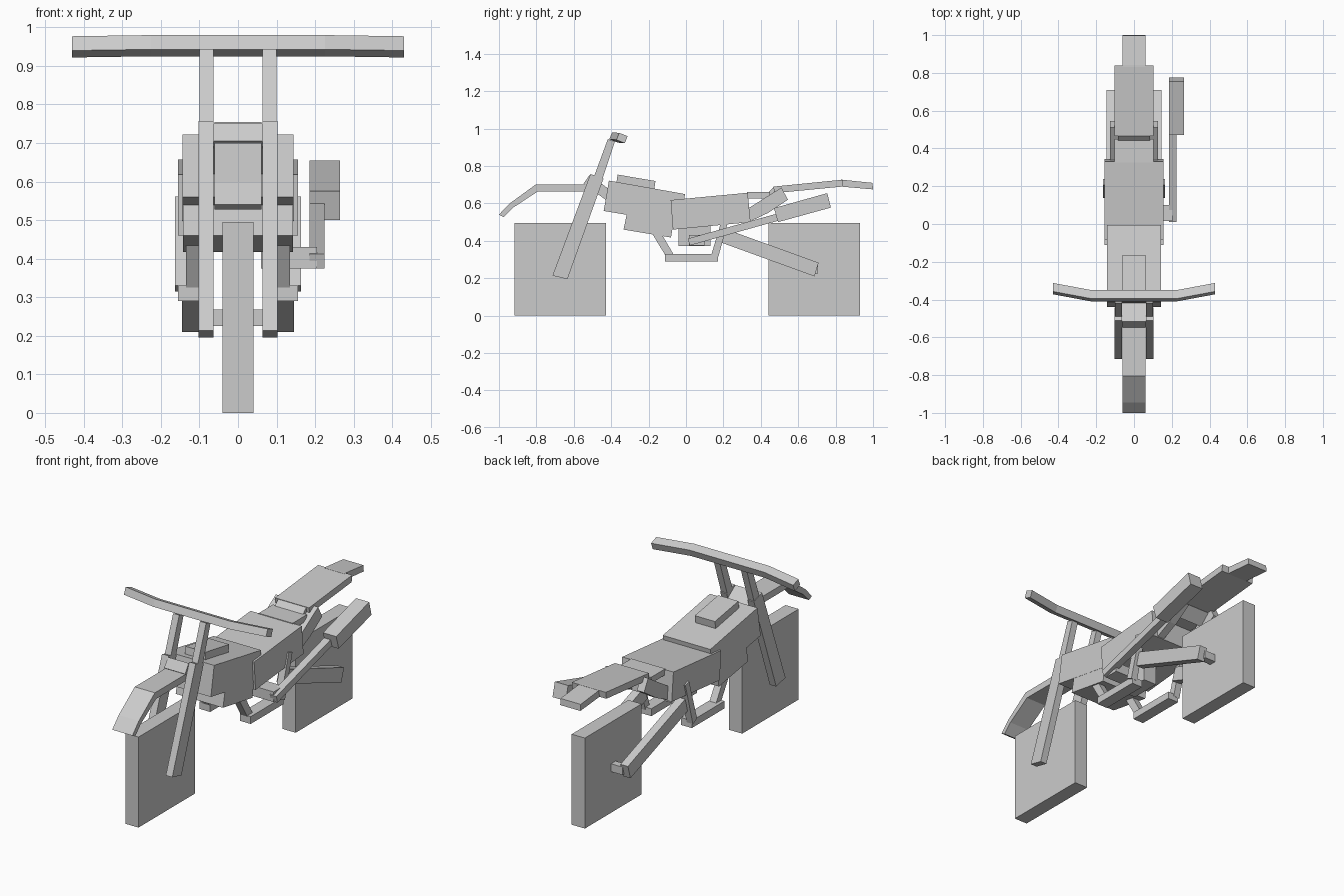
import bpy, bmesh

grey = bpy.data.materials.new("light_grey")
grey.diffuse_color = (0.6, 0.6, 0.6, 1)


def loft(name, sections):
    """Solid through matching cross-sections, each (x, [(y, z), ...])."""
    bm = bmesh.new()
    rings = [[bm.verts.new((x, y, z)) for y, z in prof] for x, prof in sections]
    n = len(rings[0])
    for a, b in zip(rings, rings[1:]):
        for i in range(n):
            j = (i + 1) % n
            bm.faces.new((a[i], a[j], b[j], b[i]))
    bm.faces.new(rings[0])
    bm.faces.new(rings[-1])
    bmesh.ops.recalc_face_normals(bm, faces=bm.faces)
    me = bpy.data.meshes.new(name)
    bm.to_mesh(me)
    bm.free()
    me.materials.append(grey)
    ob = bpy.data.objects.new(name, me)
    bpy.context.collection.objects.link(ob)
    return ob


def plate(name, prof, x0, x1):
    """Side profile extruded across x."""
    return loft(name, [(x0, prof), (x1, prof)])


def centred(name, prof, half):
    return plate(name, prof, -half, half)


def pair(name, prof, x0, x1):
    plate("right_" + name, prof, x0, x1)
    plate("left_" + name, prof, -x1, -x0)


def rect(y0, y1, z0, z1):
    return [(y0, z0), (y1, z0), (y1, z1), (y0, z1)]


# Wheels and rear axle
centred("front_wheel", rect(-0.917, -0.428, 0, 0.495), 0.04)
centred("rear_wheel", rect(0.441, 0.931, 0, 0.495), 0.04)
centred("rear_axle", rect(0.665, 0.705, 0.225, 0.268), 0.11)

# Fork legs, clamp and handlebar
pair("lower_fork", [(-0.714, 0.214), (-0.634, 0.195), (-0.441, 0.733), (-0.511, 0.757)], 0.063, 0.102)
pair("upper_fork", [(-0.495, 0.735), (-0.45, 0.72), (-0.38, 0.93), (-0.418, 0.944)], 0.063, 0.1)
centred("fork_clamp", [(-0.548, 0.705), (-0.516, 0.752), (-0.40, 0.668), (-0.43, 0.62)], 0.063)
bar = [(-0.41, 0.943), (-0.395, 0.98), (-0.35, 0.963), (-0.365, 0.925)]
grip = [(y + 0.038, z - 0.003) for y, z in bar]
loft("handlebar", [(-0.43, grip), (-0.226, bar), (0.226, bar), (0.43, grip)])

# Front fender
centred("front_fender", [(-1.0, 0.54), (-0.944, 0.599), (-0.805, 0.70), (-0.53, 0.70),
                         (-0.53, 0.663), (-0.794, 0.663), (-0.928, 0.575), (-0.976, 0.527)], 0.061)

# Tank, cap and body
centred("tank", [(-0.412, 0.722), (-0.005, 0.65), (-0.03, 0.49), (-0.44, 0.56)], 0.144)
centred("lower_tank", [(-0.313, 0.56), (-0.334, 0.46), (-0.08, 0.418), (-0.05, 0.60)], 0.143)
centred("tank_cap", [(-0.366, 0.754), (-0.163, 0.72), (-0.17, 0.675), (-0.372, 0.71)], 0.061)
centred("body", [(-0.082, 0.618), (0.33, 0.657), (0.345, 0.50), (-0.07, 0.46)], 0.155)

# Seat bridge, rear fender and tail
centred("seat_bridge", [(0.325, 0.66), (0.45, 0.66), (0.44, 0.627), (0.325, 0.627)], 0.103)
centred("seat_ramp", [(0.41, 0.628), (0.47, 0.69), (0.50, 0.655), (0.44, 0.60)], 0.085)
centred("rear_fender", [(0.467, 0.69), (0.84, 0.727), (0.835, 0.69), (0.473, 0.655)], 0.103)
centred("tail", [(0.83, 0.727), (0.997, 0.71), (1.0, 0.675), (0.83, 0.69)], 0.061)
pair("side_panel", [(0.335, 0.575), (0.51, 0.685), (0.545, 0.62), (0.44, 0.55), (0.335, 0.50)], 0.085, 0.128)

# Frame, engine and swingarm
pair("foot_rail", rect(-0.112, 0.171, 0.29, 0.33), 0.09, 0.155)
pair("front_frame_leg", [(-0.20, 0.47), (-0.112, 0.325), (-0.065, 0.325), (-0.15, 0.47)], 0.095, 0.135)
pair("rear_frame_leg", [(0.137, 0.331), (0.206, 0.561), (0.238, 0.551), (0.173, 0.315)], 0.125, 0.163)
centred("engine", rect(-0.04, 0.13, 0.372, 0.52), 0.04)
pair("swingarm", [(0.709, 0.283), (0.687, 0.21), (0.19, 0.39), (0.215, 0.462)], 0.10, 0.145)

# Exhaust on the right
plate("exhaust_stub", rect(0.015, 0.10, 0.375, 0.43), 0.06, 0.205)
plate("exhaust_pipe", [(0.01, 0.412), (0.02, 0.375), (0.495, 0.508), (0.485, 0.545)], 0.185, 0.225)
plate("muffler", [(0.47, 0.575), (0.755, 0.655), (0.775, 0.578), (0.492, 0.50)], 0.185, 0.265)
